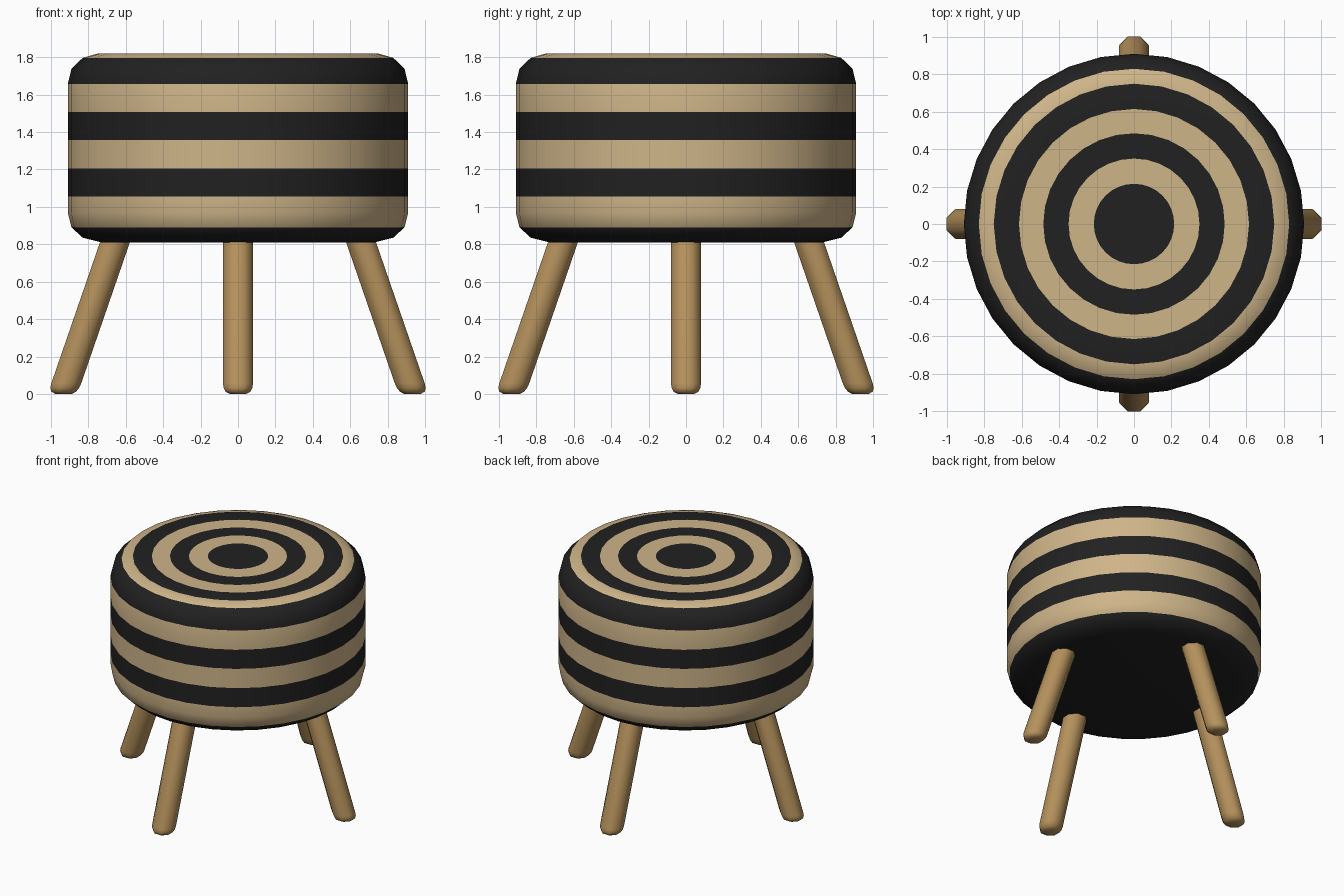
import bpy, bmesh, math

if "Cube" in bpy.data.objects:
    bpy.data.objects.remove(bpy.data.objects["Cube"])


def material(name, colour):
    m = bpy.data.materials.new(name)
    m.diffuse_color = (*colour, 1)
    m.use_nodes = True
    m.node_tree.nodes["Principled BSDF"].inputs["Base Color"].default_value = m.diffuse_color
    return m


tan = material("tan fabric", (0.62, 0.46, 0.25))
black = material("black fabric", (0.015, 0.015, 0.015))
wood = material("wood", (0.47, 0.29, 0.11))


def skin(name, rings, mats, indices, angle):
    """Join rings of points into a closed, capped tube."""
    bm = bmesh.new()
    loops = [[bm.verts.new(p) for p in ring] for ring in rings]
    n = len(loops[0])
    for a, b, mi in zip(loops, loops[1:], indices):
        for i in range(n):
            j = (i + 1) % n
            bm.faces.new((a[i], a[j], b[j], b[i])).material_index = mi
    bm.faces.new(loops[0][::-1]).material_index = indices[0]
    bm.faces.new(loops[-1]).material_index = indices[-1]
    me = bpy.data.meshes.new(name)
    bm.to_mesh(me)
    bm.free()
    for m in mats:
        me.materials.append(m)
    ob = bpy.data.objects.new(name, me)
    bpy.context.collection.objects.link(ob)
    bpy.ops.object.select_all(action='DESELECT')
    ob.select_set(True)
    bpy.context.view_layer.objects.active = ob
    bpy.ops.object.shade_smooth_by_angle(angle=math.radians(angle))
    return ob


def circle(r, z, n, cx=0, offset=0.0):
    return [(cx + r * math.cos(math.tau * (i + offset) / n),
             r * math.sin(math.tau * (i + offset) / n), z) for i in range(n)]


# Round striped cushion: radius, height, colour of the band above (1 = black)
profile = [(0.73, 0.81, 1), (0.83, 0.835, 1), (0.89, 0.89, 0), (0.91, 0.97, 0),
           (0.91, 1.055, 1), (0.91, 1.205, 0), (0.91, 1.357, 1),
           (0.91, 1.507, 0), (0.91, 1.658, 1), (0.89, 1.74, 1),
           (0.83, 1.797, 0), (0.75, 1.82, 1), (0.615, 1.82, 0),
           (0.485, 1.82, 1), (0.35, 1.82, 0), (0.215, 1.82, 1), (0.03, 1.82, 1)]
skin("cushion", [circle(r, z, 32) for r, z, _ in profile],
     [tan, black], [c for *_, c in profile], 40)

# Four splayed eight-sided legs with rounded feet
R = 0.08 / math.cos(math.pi / 8)
foot = [(0.55, 0.003), (0.83, 0.015), (0.96, 0.035), (1.0, 0.06), (1.0, 0.86)]
for k, side in enumerate(("right", "back", "left", "front")):
    rings = [circle(R * s, z, 8, 0.925 - 0.345 * max(z - 0.04, -0.02), 0.5)
             for s, z in foot]
    leg = skin(side + "_leg", rings, [wood], [0] * len(foot), 60)
    leg.rotation_euler.z = k * math.pi / 2
    leg.location.z = -0.003
